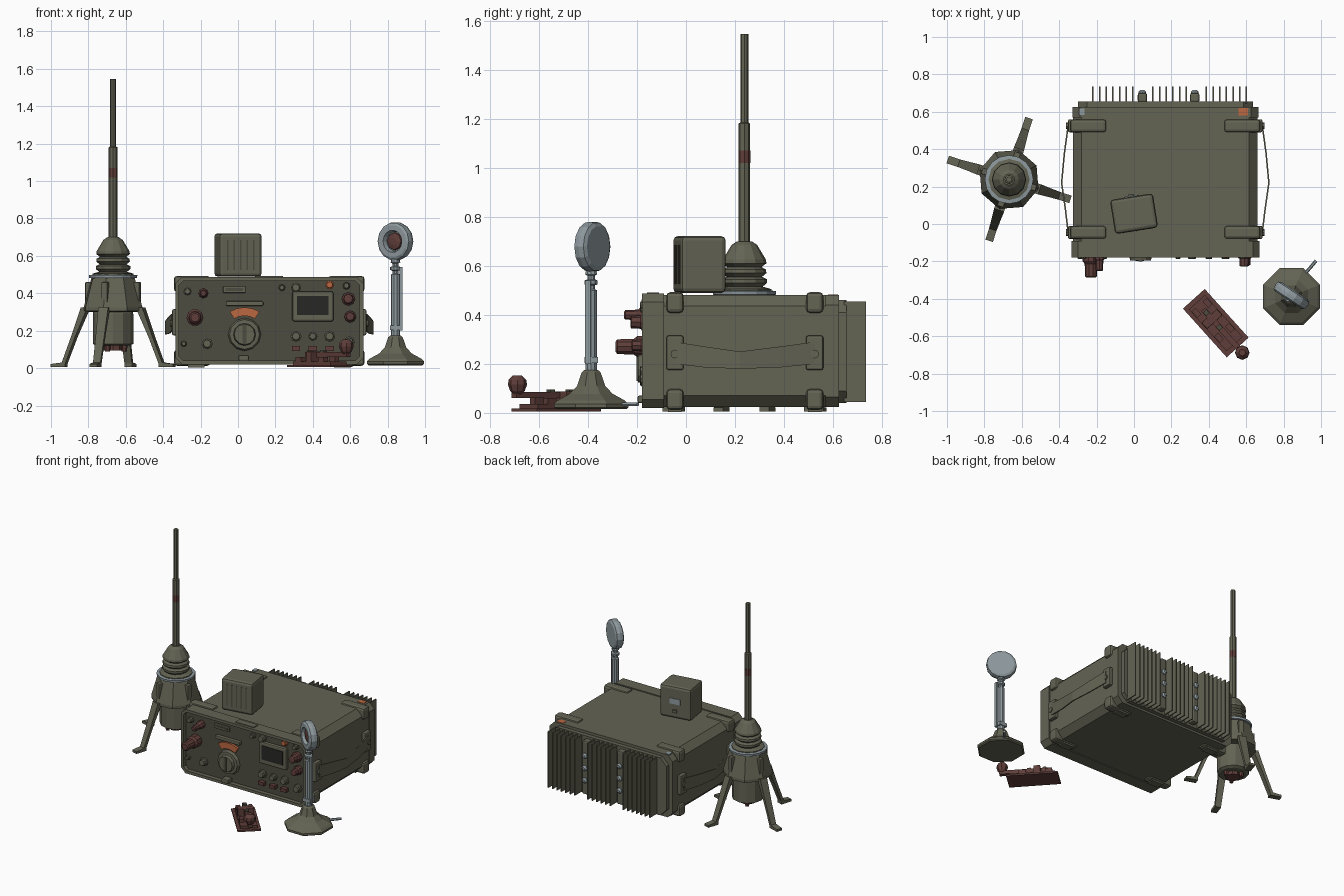
import bpy, bmesh, math
from mathutils import Vector, Matrix

if "Cube" in bpy.data.objects:
    bpy.data.objects.remove(bpy.data.objects["Cube"])


def mat(name, r, g, b):
    m = bpy.data.materials.new(name)
    m.diffuse_color = (r, g, b, 1)
    m.use_nodes = True
    m.node_tree.nodes["Principled BSDF"].inputs["Base Color"].default_value = m.diffuse_color
    return m


OLIVE = mat("olive_paint", 0.125, 0.125, 0.088)
DARK = mat("dark_olive", 0.075, 0.073, 0.052)
STEEL = mat("grey_steel", 0.27, 0.32, 0.34)
BROWN = mat("red_brown", 0.115, 0.048, 0.042)
ORANGE = mat("orange_mark", 0.50, 0.14, 0.055)
BLACK = mat("near_black", 0.02, 0.02, 0.018)


def finish(name, bm, m, matrix=None, smooth=False):
    bmesh.ops.recalc_face_normals(bm, faces=bm.faces)
    if matrix is not None:
        bm.transform(matrix)
    me = bpy.data.meshes.new(name)
    bm.to_mesh(me)
    bm.free()
    for mm in (m if isinstance(m, list) else [m]):
        me.materials.append(mm)
    if smooth:
        for p in me.polygons:
            p.use_smooth = True
    ob = bpy.data.objects.new(name, me)
    bpy.context.collection.objects.link(ob)
    return ob


def box(name, c, s, m, bevel=0, parent=Matrix()):
    bm = bmesh.new()
    bmesh.ops.create_cube(bm, size=1, matrix=Matrix.Diagonal((*s, 1)))
    if bevel:
        bmesh.ops.bevel(bm, geom=bm.edges[:], offset=bevel, segments=2, profile=0.5, affect='EDGES')
    return finish(name, bm, m, parent @ Matrix.Translation(c))


def lathe(name, prof, n, m, c, d=(0, 0, 1), turn=0):
    """Revolve (radius, height) pairs about direction d, starting at c."""
    bm = bmesh.new()
    rings = [[bm.verts.new((r * math.cos(turn + 2 * math.pi * i / n),
                            r * math.sin(turn + 2 * math.pi * i / n), h)) for i in range(n)] for r, h in prof]
    for a, b in zip(rings, rings[1:]):
        for i in range(n):
            bm.faces.new((a[i], a[(i + 1) % n], b[(i + 1) % n], b[i]))
    bm.faces.new(rings[0])
    bm.faces.new(rings[-1])
    q = Vector(d).to_track_quat('Z', 'Y').to_matrix().to_4x4()
    return finish(name, bm, m, Matrix.Translation(c) @ q)


def prism(name, pts, y0, y1, m, inset=0, depth=0):
    """Extrude an xz outline along y; optionally recess the front face."""
    bm = bmesh.new()
    a = [bm.verts.new((x, y0, z)) for x, z in pts]
    b = [bm.verts.new((x, y1, z)) for x, z in pts]
    for i in range(len(a)):
        j = (i + 1) % len(a)
        bm.faces.new((a[i], a[j], b[j], b[i]))
    front = bm.faces.new(a)
    bm.faces.new(b)
    if inset:
        bmesh.ops.recalc_face_normals(bm, faces=bm.faces)
        bmesh.ops.inset_region(bm, faces=[front], thickness=inset)
        r = bmesh.ops.extrude_face_region(bm, geom=[front])
        bmesh.ops.translate(bm, verts=[v for v in r['geom'] if isinstance(v, bmesh.types.BMVert)], vec=(0, depth, 0))
        bmesh.ops.delete(bm, geom=[front], context='FACES')
        for f in r['geom']:
            if isinstance(f, bmesh.types.BMFace):
                f.material_index = 1
    return finish(name, bm, m)


def octo(x0, x1, z0, z1, c):
    return [(x0 + c, z0), (x1 - c, z0), (x1, z0 + c), (x1, z1 - c),
            (x1 - c, z1), (x0 + c, z1), (x0, z1 - c), (x0, z0 + c)]


# ---- radio case: body, front rim with recessed panel, rear plate
MID = 0.167
prism("case_body", octo(-0.325, 0.66, 0.025, 0.48, 0.045), -0.12, 0.58, OLIVE)
prism("front_rim", octo(-0.335, 0.67, 0.02, 0.487, 0.035), -0.18, -0.09, [OLIVE, DARK], 0.022, 0.03)
prism("rear_rim", octo(-0.33, 0.665, 0.025, 0.48, 0.04), 0.57, 0.625, OLIVE)
prism("rear_plate", octo(-0.30, 0.635, 0.04, 0.46, 0.05), 0.62, 0.655, OLIVE)

# cooling fins with steel bolts in the two wider gaps
for i in range(24):
    if i not in (7, 8, 15, 16):
        box("cooling_fin", (-0.22 + 0.0357 * i, 0.69, 0.25), (0.008, 0.09, 0.41), OLIVE)
for x in (0.045, 0.325):
    box("fin_clip", (x, 0.675, 0.25), (0.05, 0.05, 0.39), OLIVE, 0.01)
    for z in (0.16, 0.25, 0.34):
        lathe("clip_bolt", [(0.02, 0), (0.02, 0.012), (0.01, 0.022)], 8, STEEL, (x, 0.695, z), (0, 1, 0))
box("orange_corner_mark", (0.585, 0.60, 0.479), (0.05, 0.04, 0.008), ORANGE)
box("steel_corner_mark", (-0.28, 0.60, 0.479), (0.03, 0.035, 0.008), STEEL)

# mirrored corner guards, feet, brackets and carrying straps
for s in (-1, 1):
    for y in (-0.045, 0.525):
        for z in (0.055, 0.45):
            box("corner_guard", (MID + s * 0.412, y, z), (0.195, 0.07, 0.085), OLIVE, 0.016)
        box("strap_bracket", (MID + s * 0.502, y, 0.245), (0.035, 0.07, 0.14), OLIVE, 0.008)
        lathe("bracket_pin", [(0.018, 0), (0.018, 0.012)], 8, OLIVE, (MID + s * 0.518, y, 0.24), (s, 0, 0))
        box("foot", (MID + s * 0.39, y, 0.014), (0.09, 0.055, 0.02), OLIVE)
    bm = bmesh.new()
    path = [(-0.045, 0.515, .20, .29), (0.08, 0.53, .185, .27), (0.22, 0.55, .18, .25),
            (0.38, 0.535, .185, .27), (0.525, 0.515, .20, .29)]
    rows = [[bm.verts.new((MID + s * (d + t), y, z)) for t, z in ((0, a), (0.008, a), (0.008, b), (0, b))]
            for y, d, a, b in path]
    for p, q in zip(rows, rows[1:]):
        for i in range(4):
            bm.faces.new((p[i], p[(i + 1) % 4], q[(i + 1) % 4], q[i]))
    bm.faces.new(rows[0])
    bm.faces.new(rows[-1])
    finish("carry_strap", bm, OLIVE)


# ---- front panel controls
def knob(name, x, z, r, length, m, n=8):
    lathe(name, [(r, 0), (r, length * 0.35), (r * 0.75, length * 0.45), (r * 0.7, length * 0.95),
                 (r * 0.5, length)], n, m, (x, -0.152, z), (0, -1, 0))


lathe("tuning_dial", [(0.088, 0), (0.08, 0.02), (0.06, 0.022), (0.055, 0.044)], 12, OLIVE, (0.035, -0.152, 0.18), (0, -1, 0))
box("dial_grip", (0.035, -0.195, 0.18), (0.02, 0.012, 0.10), DARK)
arc = [(0.035 + r * math.cos(math.radians(a)), 0.175 + r * math.sin(math.radians(a)))
       for r, angs in ((0.15, (58, 74, 90, 106, 122)), (0.105, (122, 106, 90, 74, 58))) for a in angs]
prism("orange_scale", arc, -0.166, -0.15, ORANGE)
box("scale_hood", (0.035, -0.16, 0.345), (0.2, 0.03, 0.025), OLIVE, 0.006)
box("name_slot_frame", (-0.02, -0.156, 0.42), (0.12, 0.014, 0.035), OLIVE, 0.004)
box("name_slot", (-0.02, -0.163, 0.42), (0.095, 0.006, 0.014), DARK)
box("display_housing", (0.40, -0.16, 0.33), (0.22, 0.03, 0.16), OLIVE, 0.01)
box("display_window", (0.40, -0.176, 0.335), (0.17, 0.006, 0.10), BLACK)
box("lower_latch", (0.03, -0.172, 0.055), (0.055, 0.05, 0.03), OLIVE, 0.006)
box("top_latch", (0.165, -0.135, 0.485), (0.15, 0.05, 0.014), OLIVE)
knob("left_connector", -0.23, 0.27, 0.045, 0.135, BROWN, 10)
knob("upper_left_connector", -0.185, 0.40, 0.028, 0.10, BROWN)
knob("right_connector_top", 0.59, 0.37, 0.036, 0.075, BROWN)
knob("right_connector_low", 0.60, 0.275, 0.032, 0.07, BROWN)
knob("orange_button", 0.49, 0.445, 0.024, 0.03, ORANGE)
for x, z, r in ((-0.27, .41, .022), (-0.165, .13, .03), (-0.29, .13, .016), (.31, .43, .028), (.235, .43, .018),
                (.31, .17, .03), (.40, .17, .025), (.49, .17, .03), (.595, .14, .03), (.58, .44, .02)):
    knob("panel_knob", x, z, r, 0.035, OLIVE)
for x in (0.31, 0.40, 0.49):
    box("panel_switch", (x, -0.165, 0.105), (0.045, 0.03, 0.025), BROWN)

# ---- speaker box on top of the case
SP = Matrix.Translation((0, 0.055, 0.605)) @ Matrix.Rotation(math.radians(9), 4, 'Z')
box("speaker_box", (0, 0, 0), (0.232, 0.185, 0.232), OLIVE, 0.018, SP)
for i in range(5):
    box("speaker_slot", (-0.07 + 0.035 * i, -0.0925, 0.0), (0.008, 0.004, 0.16), DARK, 0, SP)
box("speaker_plate", (0, 0.094, 0.01), (0.08, 0.006, 0.04), STEEL, 0, SP)
box("speaker_tab", (0.0, 0.097, -0.06), (0.03, 0.016, 0.02), OLIVE, 0, SP)

# ---- antenna: mast, bellows, collar, ribbed skirt and four legs
A = (-0.668, 0.238, 0)
lathe("antenna_mast", [(0.024, 0.68), (0.024, 1.18), (0.016, 1.185), (0.016, 1.545)], 8, OLIVE, A)
lathe("mast_band", [(0.0245, 1.02), (0.0245, 1.07)], 8, BROWN, A)
lathe("bellows", [(0.11, .49), (0.11, .505), (0.075, .515), (0.092, .53), (0.092, .545), (0.072, .555), (0.09, .57),
                  (0.088, .585), (0.07, .595), (0.09, .61), (0.088, .625), (0.052, .685), (0.03, .70)], 12, OLIVE, A)
lathe("steel_collar", [(0.10, .48), (0.128, .482), (0.13, .497), (0.10, .50)], 16, STEEL, A)
lathe("antenna_barrel", [(0.09, .12), (0.108, .13), (0.108, .29), (0.105, .31), (0.115, .485)], 12, OLIVE, A)
lathe("antenna_skirt", [(0.13, .30), (0.165, .305), (0.165, .325), (0.122, .48)], 8, OLIVE, A, turn=math.radians(27))
lathe("barrel_socket", [(0.05, .095), (0.05, .125)], 8, BROWN, A)
for k in range(3):
    a = k * 2.094
    lathe("socket_plug", [(0.014, .09), (0.018, .13)], 6, BROWN, (A[0] + .06 * math.cos(a), A[1] + .06 * math.sin(a), 0))
for k in range(4):
    R = Matrix.Translation(A) @ Matrix.Rotation(math.radians(72 + 90 * k), 4, 'Z')
    bm = bmesh.new()
    rows = []
    for r0, r1, z, w in ((.135, .172, .325, .028), (.205, .228, .17, .024), (.26, .282, .03, .021),
                         (.262, .345, .022, .021), (.262, .345, .006, .021)):
        rows.append([bm.verts.new(p) for p in ((r0, -w, z), (r1, -w, z), (r1, w, z), (r0, w, z))])
    for p, q in zip(rows, rows[1:]):
        for i in range(4):
            bm.faces.new((p[i], p[(i + 1) % 4], q[(i + 1) % 4], q[i]))
    bm.faces.new(rows[0])
    bm.faces.new(rows[-1])
    finish("antenna_leg", bm, OLIVE, R)
    box("leg_rib", (0.135, 0, 0.385), (0.035, 0.035, 0.15), OLIVE, 0.005, R)

# ---- desk microphone
M = (0.842, -0.387, 0)
lathe("microphone_base", [(0.155, .015), (0.165, .022), (0.165, .036), (0.15, .05), (0.095, .078), (0.062, .11), (0.042, .165),
                          (0.03, .175)], 8, OLIVE, M, turn=math.pi / 8)
lathe("microphone_post", [(0.025, .165), (0.025, .50), (0.016, .505), (0.016, .52), (0.028, .525), (0.028, .54),
                          (0.016, .545), (0.016, .56), (0.026, .565), (0.02, .59)], 10, STEEL, M)
box("post_press_bar", (0.872, -0.40, 0.37), (0.016, 0.022, 0.34), STEEL)
box("post_clamp", (0.842, -0.387, 0.215), (0.06, 0.055, 0.025), STEEL)
lathe("base_cable_stub", [(0.009, 0), (0.009, 0.09)], 6, STEEL, (0.915, -0.265, 0.035), (0.65, 0.76, 0))
n = Vector((-0.55, -0.83, 0)).normalized()
H = Vector((0.842, -0.382, 0.678))
lathe("microphone_head", [(0.085, -.03), (0.10, -.022), (0.104, 0), (0.10, .022), (0.088, .03), (0.06, .03),
                          (0.052, .005)], 14, STEEL, H, n)
lathe("microphone_capsule", [(0.052, 0), (0.045, .014), (0.02, .02)], 8, BROWN, H, n)

# ---- hand key on the ground
K = Matrix.Translation((0.437, -0.53, 0)) @ Matrix.Rotation(math.radians(-48), 4, 'Z')
box("key_base", (0, 0, 0.011), (0.35, 0.157, 0.012), BROWN, 0, K)
box("key_deck", (0, 0, 0.026), (0.30, 0.115, 0.02), BROWN, 0, K)
box("key_lever", (0.065, 0, 0.073), (0.33, 0.03, 0.026), BROWN, 0, K)
box("key_bridge", (-0.03, 0, 0.06), (0.045, 0.11, 0.055), BROWN, 0.004, K)
for x in (-0.11, 0.07):
    for y in (-0.04, 0.04):
        box("key_terminal", (x, y, 0.045), (0.045, 0.03, 0.03), BROWN, 0, K)
for x in (-0.075, 0.03):
    box("key_contact", (x, 0, 0.089), (0.025, 0.025, 0.012), DARK, 0, K)
lathe("key_knob", [(0.015, .075), (0.03, .09), (0.039, .115), (0.036, .135), (0.018, .153)], 8, BROWN,
      K @ Vector((0.212, 0, 0)))
